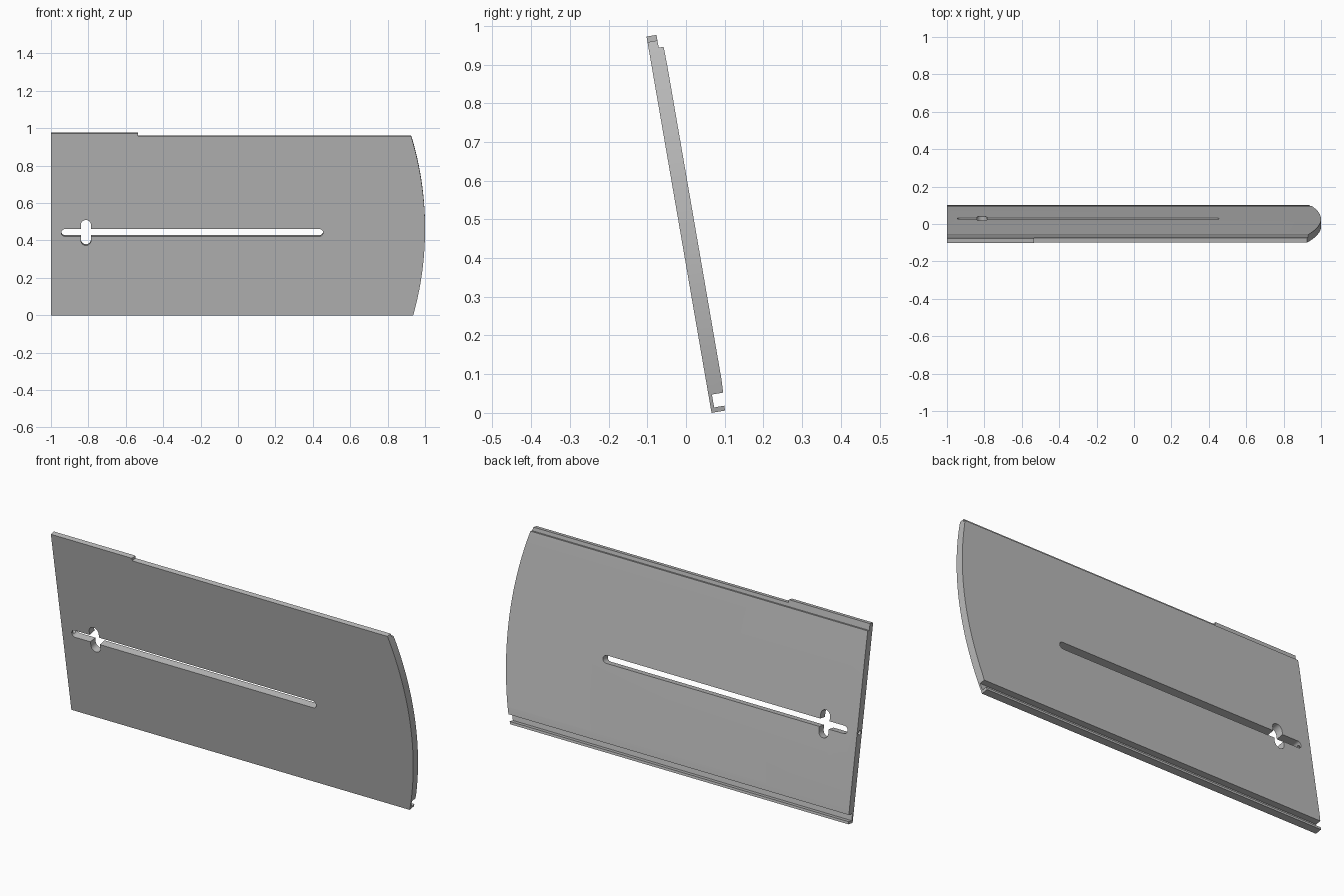
import bpy, bmesh, math
from mathutils import Matrix

cube = bpy.data.objects.get("Cube")
if cube:
    bpy.data.objects.remove(cube, do_unlink=True)

TILT = math.radians(9.8)
PLACE = Matrix.Translation((0, 0.066, 0)) @ Matrix.Rotation(TILT, 4, 'X')

grey = bpy.data.materials.new("plain grey")
grey.use_nodes = True
grey.diffuse_color = (0.5, 0.5, 0.5, 1)
grey.node_tree.nodes["Principled BSDF"].inputs["Base Color"].default_value = (0.5, 0.5, 0.5, 1)


def prism(name, points, axis, start, end):
    """Extrude a 2D outline along axis; points are the other two coordinates in order."""
    bm = bmesh.new()
    if axis == 'X':
        verts = [bm.verts.new((start, a, b)) for a, b in points]
        step = (end - start, 0, 0)
    else:
        verts = [bm.verts.new((a, start, b)) for a, b in points]
        step = (0, end - start, 0)
    base = bm.faces.new(verts)
    geom = bmesh.ops.extrude_face_region(bm, geom=[base])["geom"]
    bmesh.ops.translate(bm, vec=step, verts=[g for g in geom if isinstance(g, bmesh.types.BMVert)])
    bmesh.ops.recalc_face_normals(bm, faces=bm.faces)
    mesh = bpy.data.meshes.new(name)
    bm.to_mesh(mesh)
    bm.free()
    mesh.materials.append(grey)
    obj = bpy.data.objects.new(name, mesh)
    bpy.context.collection.objects.link(obj)
    return obj


def stadium(cx, cz, half_x, half_z, n=12):
    """Rounded slot outline, round ends on its longer direction."""
    r = min(half_x, half_z)
    dx, dz = half_x - r, half_z - r
    first = -math.pi / 2 if dx > 0 else 0
    pts = []
    for side in (1, -1):
        for i in range(n + 1):
            a = first + math.pi * i / n + (0 if side > 0 else math.pi)
            pts.append((cx + side * dx + r * math.cos(a), cz + side * dz + r * math.sin(a)))
    return pts


def cut(target, cutter, operation='DIFFERENCE'):
    mod = target.modifiers.new("cut", 'BOOLEAN')
    mod.operation, mod.solver, mod.object = operation, 'EXACT', cutter
    bpy.ops.object.select_all(action='DESELECT')
    bpy.context.view_layer.objects.active = target
    target.select_set(True)
    bpy.ops.object.modifier_apply(modifier=mod.name)
    bpy.data.objects.remove(cutter, do_unlink=True)


# Panel cross-section: grooved foot, flat back, rebated top lip
section = [(0, 0), (0.0355, 0), (0.0355, 0.0127), (0.009, 0.0127), (0.009, 0.0465),
           (0.0385, 0.0465), (0.040, 0.08), (0.040, 0.90), (0.039, 0.953),
           (0.026, 0.953), (0.026, 0.972), (0, 0.972)]
panel = prism("panel", section, 'X', -1, 1.05)

# Curved right end
R, MID = 1.75, 0.466
arc = []
for i in range(41):
    z = -0.05 + 1.07 * i / 40
    arc.append((1 - R + math.sqrt(R * R - (z - MID) ** 2), z))
cut(panel, prism("end_cutter", [(-1.1, -0.05)] + arc + [(-1.1, 1.02)], 'Y', -0.1, 0.15), 'INTERSECT')

# Long slot with a short cross slot
cut(panel, prism("slot_cutter", stadium(-0.245, 0.448, 0.70, 0.0195), 'Y', -0.1, 0.15))
cut(panel, prism("cross_cutter", stadium(-0.813, 0.448, 0.027, 0.069), 'Y', -0.1, 0.15))

# Small hole from the straight end into the slot
hole = [(0.02 + 0.011 * math.cos(math.tau * i / 16), 0.448 + 0.011 * math.sin(math.tau * i / 16))
        for i in range(16)]
cut(panel, prism("hole_cutter", hole, 'X', -1.1, -0.92))

# Raised tab on the top lip
tab = prism("top_tab", [(0, 0.972), (0.026, 0.972), (0.026, 0.9865), (0, 0.9865)], 'X', -1, -0.535)

# Lean both parts back and keep the edges crisp
for obj in (panel, tab):
    obj.data.transform(PLACE)
    obj.data.update()
    bpy.ops.object.select_all(action='DESELECT')
    bpy.context.view_layer.objects.active = obj
    obj.select_set(True)
    bpy.ops.object.shade_smooth_by_angle(angle=math.radians(25))
